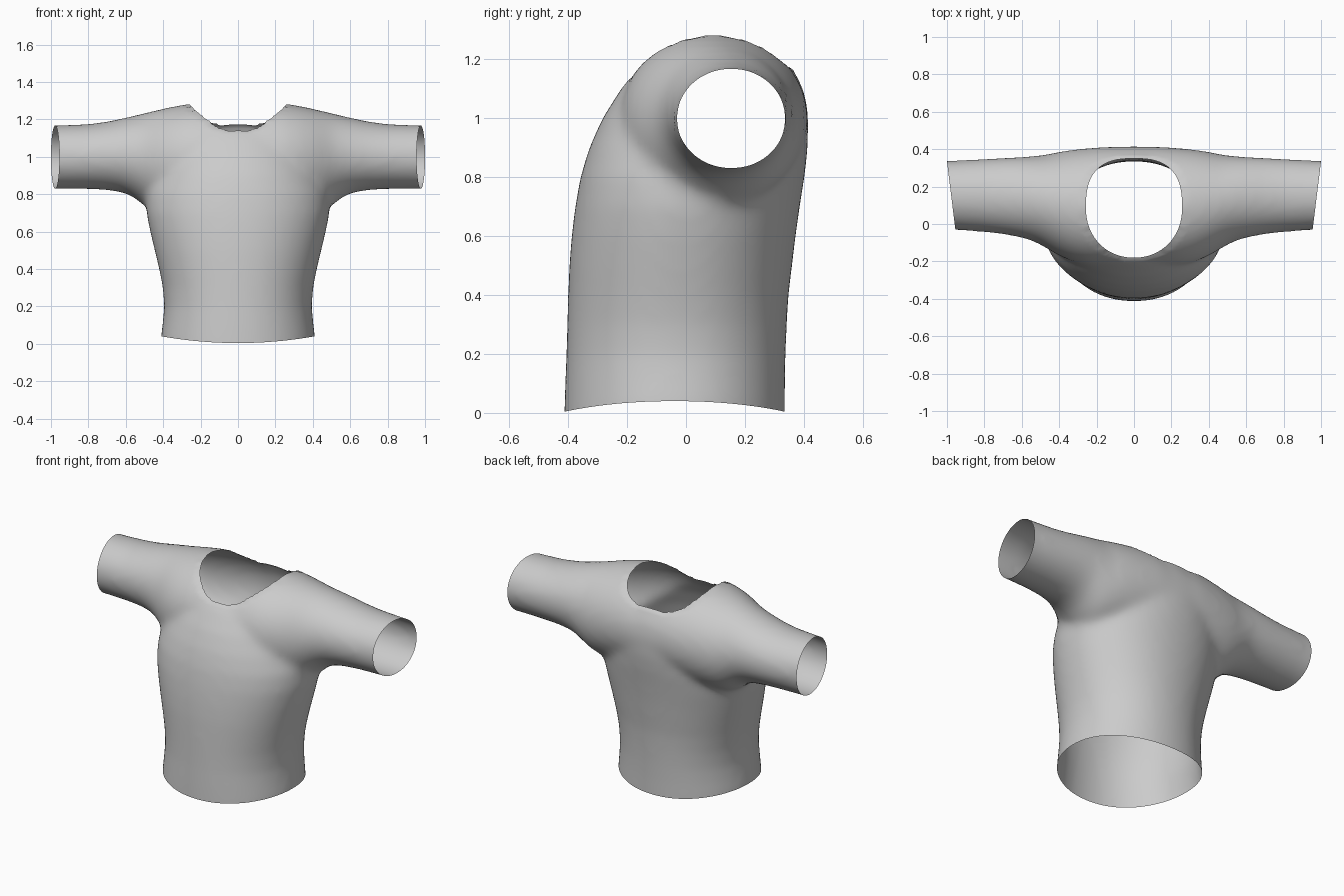
import bpy, bmesh
from math import sin, cos, tau, copysign

if "Cube" in bpy.data.objects:
    bpy.data.objects.remove(bpy.data.objects["Cube"])

SIDES = 56


def loop(power=2.0):
    """Unit superellipse outline."""
    for i in range(SIDES):
        c, s = cos(tau * i / SIDES), sin(tau * i / SIDES)
        yield (copysign(abs(c) ** (2 / power), c), copysign(abs(s) ** (2 / power), s))


def loft(bm, rings):
    """Closed tube through a list of point rings."""
    vs = [[bm.verts.new(p) for p in r] for r in rings]
    for a, b in zip(vs, vs[1:]):
        for i in range(SIDES):
            j = (i + 1) % SIDES
            bm.faces.new((a[i], a[j], b[j], b[i]))
    bm.faces.new(vs[0][::-1])
    bm.faces.new(vs[-1])


bm = bmesh.new()

# Torso: z, half width, front y, back y
torso = [(-.15, .415, -.415, .335), (0, .412, -.413, .336), (.1, .402, -.41, .336),
         (.2, .395, -.406, .338), (.3, .402, -.403, .342), (.4, .422, -.4, .348),
         (.5, .446, -.396, .36), (.6, .47, -.388, .372), (.7, .49, -.376, .386),
         (.8, .49, -.358, .402), (.9, .46, -.328, .414), (1.0, .42, -.283, .414),
         (1.1, .38, -.22, .398), (1.2, .3, -.135, .345), (1.26, .24, -.01, .25)]
loft(bm, [[(c * hx, (f + b) / 2 + s * (b - f) / 2, z) for c, s in loop(2.1)]
          for z, hx, f, b in torso])

# Shoulders and sleeves: x, front y, back y, bottom z, top z
arm = [(0, -.22, .415, .7, 1.29), (.15, -.225, .413, .7, 1.29), (.25, -.22, .405, .69, 1.285),
       (.33, -.2, .397, .69, 1.272), (.4, -.17, .386, .695, 1.257), (.46, -.135, .373, .71, 1.243),
       (.51, -.105, .366, .745, 1.231), (.56, -.085, .361, .785, 1.219), (.62, -.069, .358, .81, 1.205),
       (.7, -.055, .354, .822, 1.188), (.8, -.043, .348, .827, 1.175), (.95, -.033, .34, .828, 1.169),
       (1.15, -.026, .336, .826, 1.167)]
stations = [(-x, *r) for x, *r in arm[:0:-1]] + arm
loft(bm, [[(x, (f + b) / 2 + c * (b - f) / 2, (lo + hi) / 2 + s * (hi - lo) / 2)
           for c, s in loop()] for x, f, b, lo, hi in stations])
bmesh.ops.recalc_face_normals(bm, faces=bm.faces)
mesh = bpy.data.meshes.new("shirt")
bm.to_mesh(mesh)
shirt = bpy.data.objects.new("shirt", mesh)
bpy.context.collection.objects.link(shirt)

# Blend torso and sleeves into one skin
rm = shirt.modifiers.new("blend", 'REMESH')
rm.mode, rm.voxel_size = 'VOXEL', .02
sm = shirt.modifiers.new("soften", 'SMOOTH')
sm.factor, sm.iterations = .5, 16
skin = bpy.data.meshes.new_from_object(
    shirt.evaluated_get(bpy.context.evaluated_depsgraph_get()))
shirt.modifiers.clear()
shirt.data = skin
bm = bmesh.new()
bm.from_mesh(skin)

# Open the hem and the slanted cuffs
cuts = [((0, 0, 0), (0, 0, -1))] + [((s, .335, 0), (s * .365, -.045, 0)) for s in (-1, 1)]
for co, no in cuts:
    bmesh.ops.bisect_plane(bm, geom=bm.verts[:] + bm.edges[:] + bm.faces[:], dist=1e-5,
                           plane_co=co, plane_no=no, clear_outer=True)

# Hem rises at the sides
for v in bm.verts:
    v.co.z += .036 * (v.co.x / .41) ** 2 * max(0, 1 - v.co.z / .2) + .004 * max(0, 1 - v.co.z / .2)


# Neck opening: rounder at the front, squarer at the back
def neck(co):
    x, y = co.x / .257, (co.y - .085) / .265
    p = 2.1 if y < 0 else 2.7
    return (abs(x) ** p + abs(y) ** p) ** (1 / p)


bmesh.ops.delete(bm, geom=[v for v in bm.verts if v.co.z > 1.07 and neck(v.co) < 1],
                 context='VERTS')
rim = [v for v in bm.verts if v.is_boundary and v.co.z > 1.07 and abs(v.co.x) < .4]
for _ in range(3):
    bmesh.ops.smooth_vert(bm, verts=rim, factor=.3, use_axis_x=True, use_axis_y=True, use_axis_z=True)
for v in rim:
    k = neck(v.co)
    v.co.x /= k
    v.co.y = .085 + (v.co.y - .085) / k

bm.to_mesh(skin)
bm.free()
for p in skin.polygons:
    p.use_smooth = True
